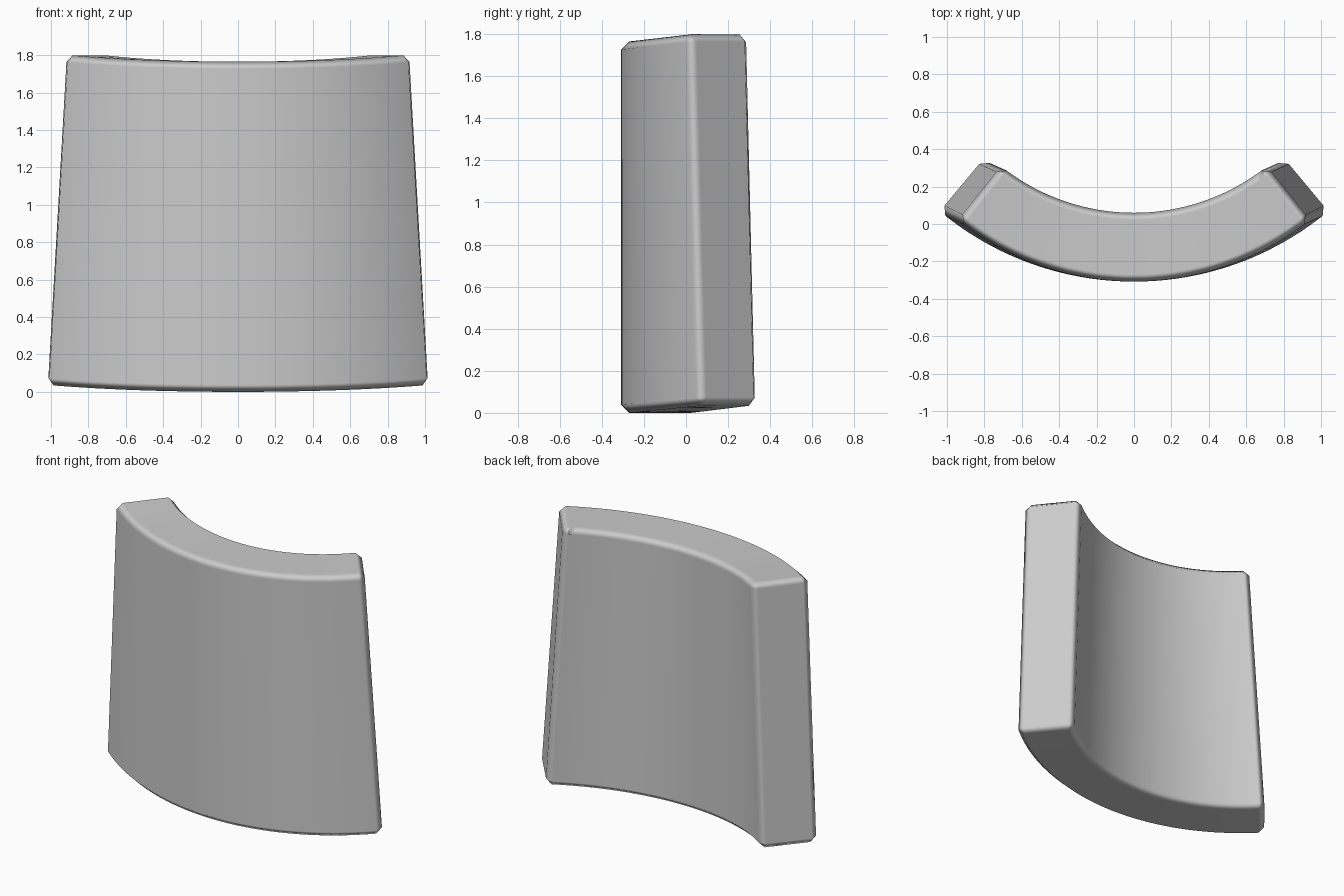
import bpy, bmesh
from math import sin, cos, radians

if "Cube" in bpy.data.objects:
    bpy.data.objects.remove(bpy.data.objects["Cube"])

SEG = 40           # divisions along the arc
HEIGHT = 1.765
FRONT_Y = -0.308
THICK = 0.368
RISE = 0.037       # ends sit slightly higher than the middle


def panel_point(u, inner, top):
    """Point on the tapered curved panel, u runs -1..1 along the arc."""
    z = (HEIGHT if top else 0.0) + RISE * u * u
    t = (z - 0.10) / 1.645
    radius = 1.62 - 0.11 * t
    angle = u * radians(39.8 - 1.2 * t)
    r = radius - (THICK if inner else 0.0)
    return (r * sin(angle), FRONT_Y + radius - r * cos(angle), z)


# Curved panel: rectangular section swept along the arc
bm = bmesh.new()
corners = [(False, False), (True, False), (True, True), (False, True)]
rings = []
for i in range(SEG + 1):
    u = -1 + 2 * i / SEG
    rings.append([bm.verts.new(panel_point(u, inner, top)) for inner, top in corners])
for a, b in zip(rings, rings[1:]):
    for k in range(4):
        n = (k + 1) % 4
        bm.faces.new((a[k], a[n], b[n], b[k]))
bm.faces.new(rings[0])
bm.faces.new(rings[-1])
bmesh.ops.recalc_face_normals(bm, faces=bm.faces)

mesh = bpy.data.meshes.new("curved_panel")
bm.to_mesh(mesh)
bm.free()
panel = bpy.data.objects.new("curved_panel", mesh)
bpy.context.collection.objects.link(panel)
for p in mesh.polygons:
    p.use_smooth = True

# Chamfered rim with smooth shading
bevel = panel.modifiers.new("Chamfer", 'BEVEL')
bevel.width = 0.059
bevel.segments = 1
bevel.limit_method = 'ANGLE'
bevel.angle_limit = radians(40)
bevel.harden_normals = True
